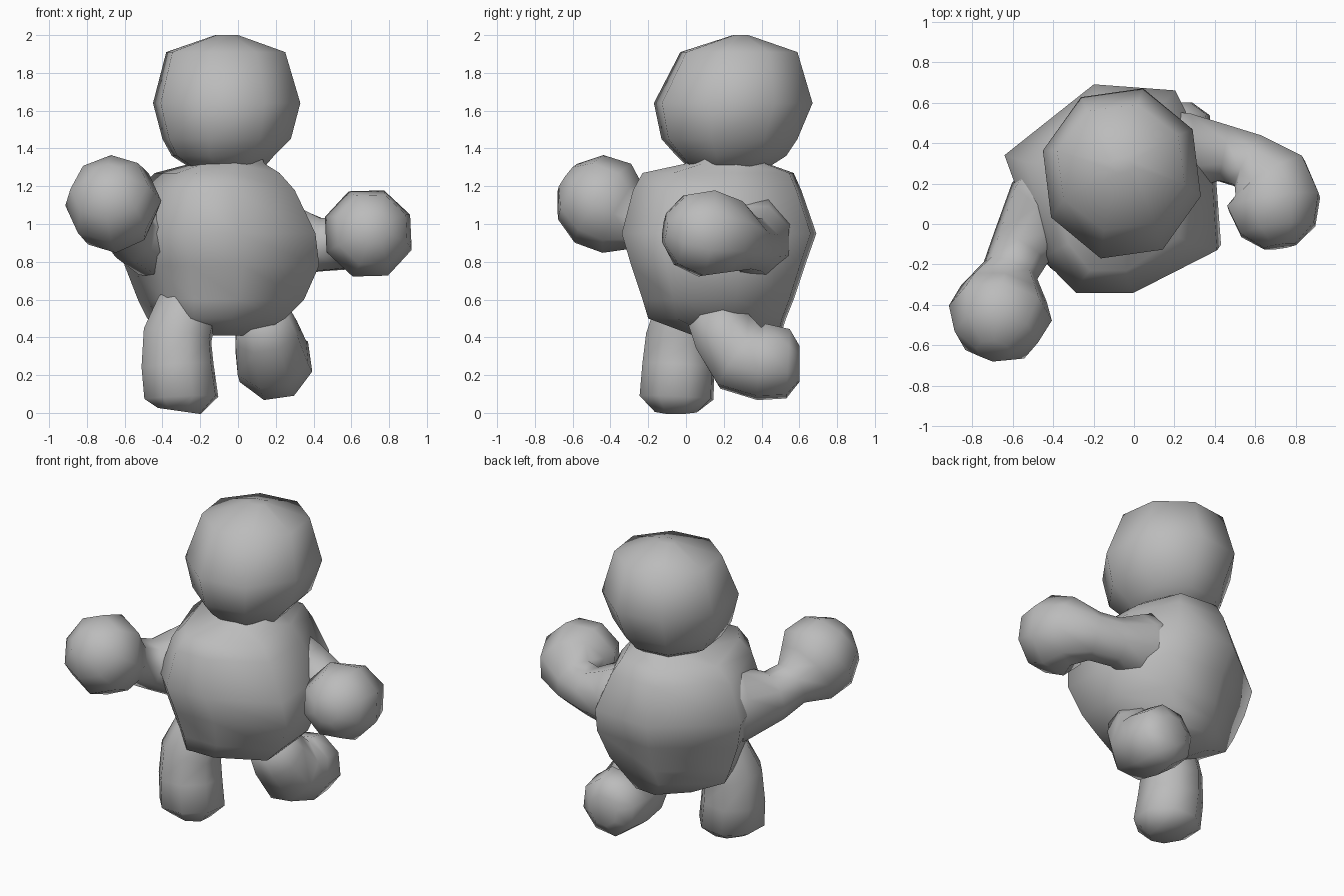
import bpy, bmesh
from math import sin, cos, pi, radians
from mathutils import Vector

if "Cube" in bpy.data.objects:
    bpy.data.objects.remove(bpy.data.objects["Cube"])

clay = bpy.data.materials.new("clay grey")
clay.use_nodes = True
GREY = (0.5, 0.5, 0.5, 1)
clay.diffuse_color = GREY
clay.node_tree.nodes["Principled BSDF"].inputs["Base Color"].default_value = GREY


def skin(name, rings):
    """Join rings of points into a closed, smooth shaded surface."""
    bm = bmesh.new()
    loops = [[bm.verts.new(p) for p in ring] for ring in rings]
    n = len(loops[0])
    for a, b in zip(loops, loops[1:]):
        for i in range(n):
            j = (i + 1) % n
            bm.faces.new((a[i], a[j], b[j], b[i]))
    bm.faces.new(loops[0])
    bm.faces.new(loops[-1])
    bmesh.ops.recalc_face_normals(bm, faces=bm.faces)
    for f in bm.faces:
        f.smooth = True
    mesh = bpy.data.meshes.new(name)
    bm.to_mesh(mesh)
    bm.free()
    mesh.materials.append(clay)
    obj = bpy.data.objects.new(name, mesh)
    bpy.context.collection.objects.link(obj)
    return obj


def stack(name, outline, levels):
    """Fit an outline into level rectangles (z, x0, x1, y0, y1)."""
    xs, ys = zip(*outline)
    fit = lambda v, vs, a, b: a + (b - a) * (v - min(vs)) / (max(vs) - min(vs))
    return skin(name, [[(fit(x, xs, x0, x1), fit(y, ys, y0, y1), z) for x, y in outline]
                       for z, x0, x1, y0, y1 in levels])


def limb(name, path, sides=8):
    """Sweep rings of changing radius along a path (x, y, z, radius)."""
    pts = [Vector(p[:3]) for p in path]
    rings, side = [], None
    for i, p in enumerate(pts):
        t = (pts[min(i + 1, len(pts) - 1)] - pts[max(i - 1, 0)]).normalized()
        ref = side or Vector((1, 0, 0))
        side = (ref - t * ref.dot(t)).normalized()
        up = t.cross(side)
        rings.append([p + path[i][3] * (side * cos(a) + up * sin(a))
                      for a in (2 * pi * (k + 0.5) / sides for k in range(sides))])
    return skin(name, rings)


def ball_end(centre, direction, r, start=-0.5):
    """Path points that close a limb with a rounded ball."""
    c, d = Vector(centre), Vector(direction).normalized()
    return [(*(c + d * r * h), r * w) for h, w in
            ((start, 0.88), (0, 1.05), (0.6, 0.85), (0.96, 0.36))]


# Torso: uneven, rounded bag
torso_outline = [(-.64, .34), (-.19, .69), (.22, .66), (.4, .3),
                 (.43, -.13), (.01, -.34), (-.28, -.34), (-.45, -.17)]
stack("torso", torso_outline, [
    (.41, -.28, .1, .04, .5),
    (.5, -.48, .25, -.2, .53),
    (.6, -.53, .35, -.23, .57),
    (.78, -.6, .43, -.29, .63),
    (.95, -.64, .41, -.34, .69),
    (1.18, -.54, .3, -.28, .61),
    (1.27, -.44, .22, -.23, .57),
    (1.32, -.25, .14, .0, .43),
    (1.37, -.22, .12, .04, .4)])

# Head: a coarse ball
octagon = [(cos(radians(30 + 45 * k)), sin(radians(30 + 45 * k))) for k in range(8)]
stack("head", octagon, [
    (1.29, -.24, .13, .02, .42),
    (1.36, -.35, .19, -.05, .53),
    (1.45, -.4, .28, -.13, .59),
    (1.64, -.45, .33, -.17, .67),
    (1.91, -.38, .25, -.03, .59),
    (2.0, -.12, .0, .25, .33)])

# Right arm reaches forward and up
limb("right_arm", [(-.3, .16, .95, .28), (-.44, .05, .93, .23), (-.56, -.12, .95, .155),
                   (-.61, -.23, 1.0, .14)]
     + ball_end((-.66, -.44, 1.11), (-.1, -.55, .4), .245))

# Left arm comes from behind the shoulder and bends forward
limb("left_arm", [(.1, .33, .94, .26), (.28, .36, .91, .2), (.44, .35, .89, .15),
                  (.57, .31, .9, .15)]
     + ball_end((.69, .11, .95), (.1, -.7, .1), .235))

# Right leg stands straight
limb("right_leg", [(-.24, .05, .66, .12), (-.27, .0, .55, .17), (-.32, -.03, .41, .19),
                   (-.32, -.04, .25, .2), (-.3, -.05, .08, .205), (-.31, -.05, .01, .12)])

# Left leg trails backward
limb("left_leg", [(.12, .12, .55, .14), (.15, .2, .42, .18), (.18, .29, .29, .205),
                  (.19, .4, .27, .21), (.19, .54, .26, .19), (.19, .6, .26, .1)])
